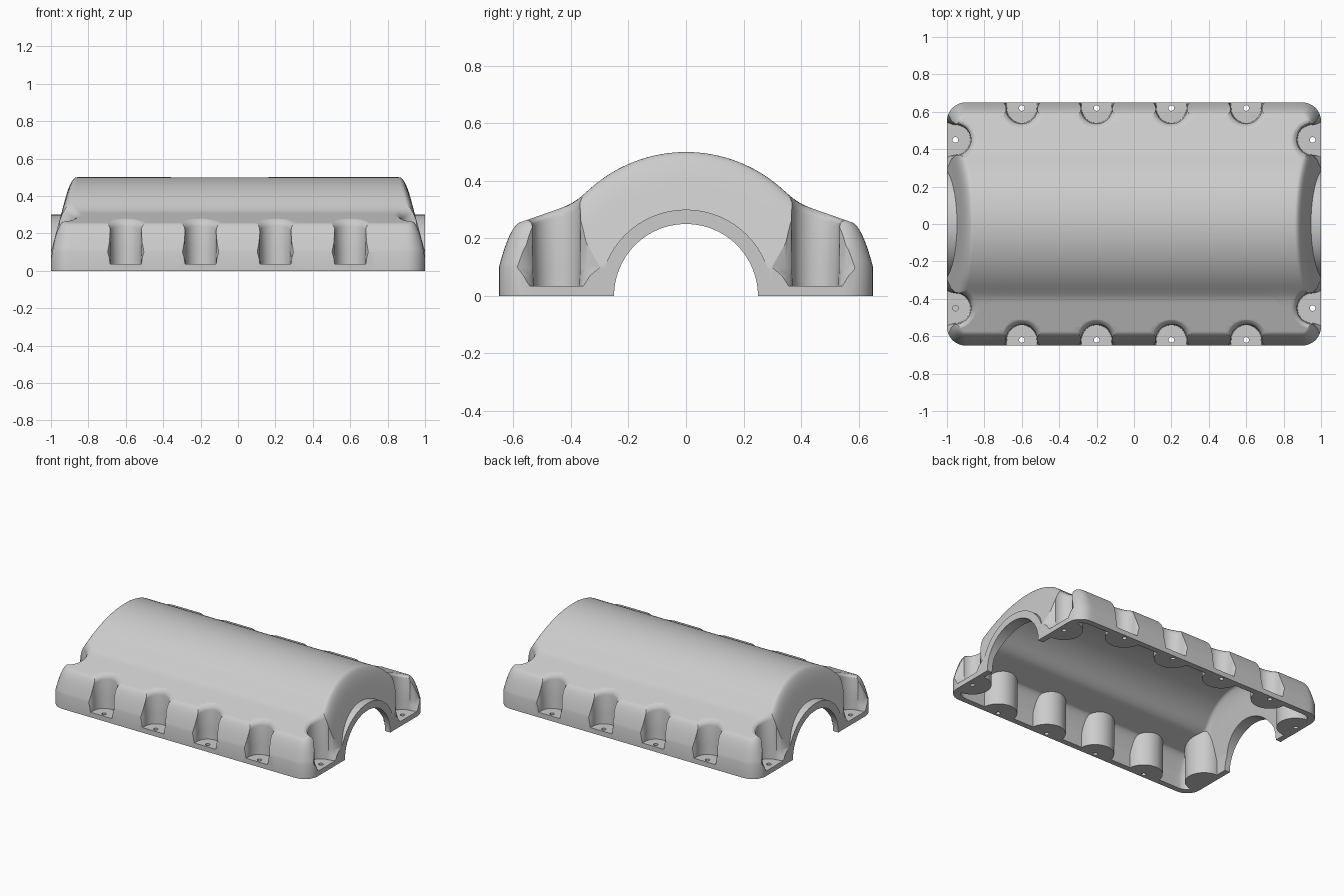
import bpy, bmesh, math
from mathutils import Vector

if "Cube" in bpy.data.objects:
    bpy.data.objects.remove(bpy.data.objects["Cube"])

DRAFT = math.tan(math.radians(15))
WALL = 0.04


def smooth_min(a, b, k):
    h = max(k - abs(a - b), 0) / k
    return min(a, b) - h * h * k / 4


def roof(y, t=0.0):
    # central barrel arc blended into the sloping shoulders
    arc = math.sqrt(max((0.5 - t) ** 2 - y * y, 0))
    shoulder = 0.328 - t - 0.35 * (abs(y) - 0.37)
    return -smooth_min(-arc, -shoulder, 0.03)


def loft(bm, rings):
    loops = [[bm.verts.new(p) for p in ring] for ring in rings]
    n = len(loops[0])
    for a, b in zip(loops, loops[1:]):
        for i in range(n):
            j = (i + 1) % n
            bm.faces.new((a[i], a[j], b[j], b[i]))
    bm.faces.new(loops[0][::-1])
    bm.faces.new(loops[-1])


def make(name, bm):
    bmesh.ops.recalc_face_normals(bm, faces=bm.faces)
    mesh = bpy.data.meshes.new(name)
    bm.to_mesh(mesh)
    bm.free()
    ob = bpy.data.objects.new(name, mesh)
    bpy.context.collection.objects.link(ob)
    return ob


def boolean(target, cutter, operation):
    mod = target.modifiers.new("cut", 'BOOLEAN')
    mod.operation = operation
    mod.solver = 'EXACT'
    mod.object = cutter
    bpy.context.view_layer.objects.active = target
    bpy.ops.object.modifier_apply(modifier=mod.name)
    bpy.data.objects.remove(cutter)


def rounded_rect(hx, hy, r, corner=8, side=44):
    pts = []
    for q, (sx, sy) in enumerate(((1, 1), (-1, 1), (-1, -1), (1, -1))):
        for i in range(corner + 1):
            a = math.pi / 2 * (q + i / corner)
            pts.append(Vector((sx * (hx - r) + r * math.cos(a),
                               sy * (hy - r) + r * math.sin(a))))
    out, m = [], corner + 1
    for q in range(4):
        arc = pts[q * m:(q + 1) * m]
        nxt = pts[((q + 1) * m) % len(pts)]
        out += arc + [arc[-1].lerp(nxt, i / side) for i in range(1, side)]
    return out


def shell(name, t, bottom):
    # rounded box with drafted walls that blend into the roof
    hx, hy = 1 - t, 0.65 - t
    insets = [i * 0.005 for i in range(31)]
    last = hy - 0.01
    insets += [0.15 + (last - 0.15) * i / 25 for i in range(1, 26)]
    rings = [[(p.x, p.y, bottom) for p in rounded_rect(hx, hy, 0.1 - t / 2)]]
    for d in insets:
        r = max(0.1 - t / 2 - d, 0.004)
        rings.append([(p.x, p.y, smooth_min(0.1 + d / DRAFT, roof(p.y, t), 0.12))
                      for p in rounded_rect(hx - d, hy - d, r)])
    bm = bmesh.new()
    loft(bm, rings)
    return make(name, bm)


# bolt seats: centre, outward direction, distance to the rim, flare of the mouth
SEATS = []
for s in (-1, 1):
    SEATS += [(Vector((x, s * 0.62)), Vector((0, s)), 0.03, 0.015)
              for x in (-0.6, -0.2, 0.2, 0.6)]
    SEATS += [(Vector((s * 0.955, y)), Vector((s, 0)), 0.045, 0.07)
              for y in (-0.45, 0.45)]


def seat_columns(name, levels):
    # U-shaped columns; each level is (z, follows roof, radius, flare factor)
    bm = bmesh.new()
    for c, out, edge, flare in SEATS:
        perp = Vector((-out.y, out.x))
        rings = []
        for z, follow, r, f in levels:
            tail = [(edge * k, r + flare * f * w)
                    for k, w in ((0.5, 0.3), (1, 1), (2.2, 2.4))]
            arc = [(-r * math.sin(math.pi * i / 24), -r * math.cos(math.pi * i / 24))
                   for i in range(25)]
            uv = [(u, -v) for u, v in tail[::-1]] + arc + tail
            ps = [c + out * u + perp * v for u, v in uv]
            rings.append([(p.x, p.y, z + (roof(p.y) if follow else 0)) for p in ps])
        loft(bm, rings)
    return make(name, bm)


# outer body
cover = shell("housing_cover", 0, 0)

# bearing rings at both ends
bm = bmesh.new()
for s in (-1, 1):
    half = [(0.3 * math.cos(math.pi * i / 48), 0.3 * math.sin(math.pi * i / 48))
            for i in range(49)]
    loft(bm, [[(s * x, y, max(z, 0.02)) for y, z in half] for x in (0.9, 1.0)])
boolean(cover, make("bearing_rings", bm), 'UNION')

# hollow inside, leaving a boss around every bolt seat
cavity = shell("cavity", WALL, -0.05)
boolean(cavity, seat_columns("bosses", [(-0.1, 0, 0.12, 0), (0.7, 0, 0.125, 0)]),
        'DIFFERENCE')
boolean(cover, cavity, 'DIFFERENCE')

# bolt seat pockets with a rounded rim following the roof
boolean(cover, seat_columns("pockets", [
    (0.035, 0, 0.08, 0.2), (0.07, 0, 0.081, 0.5), (0.1, 0, 0.082, 1),
    (-0.03, 1, 0.084, 1), (-0.017, 1, 0.087, 1), (-0.007, 1, 0.095, 1),
    (-0.001, 1, 0.106, 1), (0.003, 1, 0.116, 1), (0.7, 0, 0.12, 1)]), 'DIFFERENCE')

# shaft bore and bolt holes
bm = bmesh.new()
circle = [(math.cos(math.tau * i / 96), math.sin(math.tau * i / 96)) for i in range(96)]
loft(bm, [[(x, 0.25 * a, 0.25 * b) for a, b in circle] for x in (-1.2, 1.2)])
for c, *_ in SEATS:
    loft(bm, [[(c.x + 0.015 * a, c.y + 0.015 * b, z) for a, b in circle[::4]]
              for z in (-0.05, 0.06)])
boolean(cover, make("bore_and_holes", bm), 'DIFFERENCE')

bpy.ops.object.select_all(action='DESELECT')
cover.select_set(True)
bpy.context.view_layer.objects.active = cover
bpy.ops.object.shade_smooth_by_angle(angle=math.radians(25))
